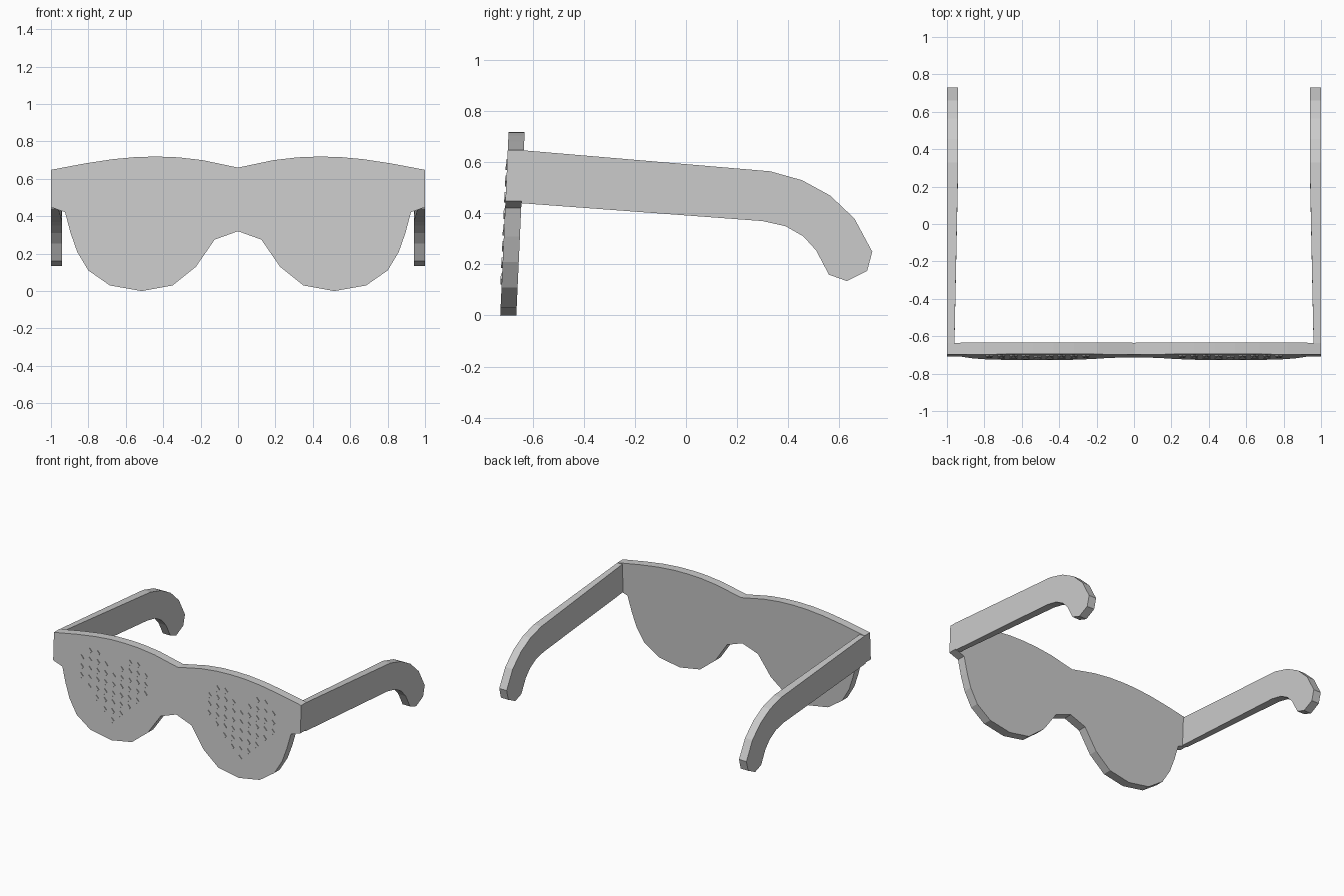
import bpy, bmesh

if "Cube" in bpy.data.objects:
    bpy.data.objects.remove(bpy.data.objects["Cube"])


def front_y(z):
    # the front plate leans back slightly with height
    return -0.728 + 0.0455 * z


THICK = 0.063


def loft(bm, ring_a, ring_b):
    # closed solid between two matching outlines
    a = [bm.verts.new(p) for p in ring_a]
    b = [bm.verts.new(p) for p in ring_b]
    bm.faces.new(a)
    bm.faces.new(b[::-1])
    n = len(a)
    for i in range(n):
        j = (i + 1) % n
        bm.faces.new((a[j], a[i], b[i], b[j]))


def finish(name, bm):
    bmesh.ops.recalc_face_normals(bm, faces=bm.faces)
    mesh = bpy.data.meshes.new(name)
    bm.to_mesh(mesh)
    bm.free()
    obj = bpy.data.objects.new(name, mesh)
    bpy.context.collection.objects.link(obj)
    return obj


# Front plate: right half outline from top centre to bridge, then mirrored
half = [(0, 0.66), (0.19, 0.70), (0.32, 0.715), (0.43, 0.719), (0.54, 0.717),
        (0.67, 0.705), (0.82, 0.682), (1.0, 0.648), (1.0, 0.448),
        (0.925, 0.422), (0.895, 0.31), (0.86, 0.21), (0.80, 0.11),
        (0.685, 0.03), (0.515, 0.0), (0.35, 0.03), (0.225, 0.13),
        (0.125, 0.275), (0, 0.32)]
outline = half + [(-x, z) for x, z in half[-2:0:-1]]
bm = bmesh.new()
loft(bm, [(x, front_y(z), z) for x, z in outline],
     [(x, front_y(z) + THICK, z) for x, z in outline])
finish("front_plate", bm)

# Temple arms: side profile (y, z) with hooked ear end, slimmer at the hinge
top = 0.647
low = 0.44
arm = [(front_y(top) + THICK, top), (0.33, 0.565), (0.455, 0.53),
       (0.565, 0.47), (0.66, 0.38), (0.73, 0.25), (0.71, 0.175),
       (0.63, 0.135), (0.56, 0.16), (0.51, 0.255), (0.46, 0.31),
       (0.39, 0.35), (0.30, 0.37), (front_y(low) + THICK, low)]
for side, name in ((-1, "left_arm"), (1, "right_arm")):
    bm = bmesh.new()
    inner = [(side * (0.96 if y < -0.5 else 0.94), y, z) for y, z in arm]
    loft(bm, [(side, y, z) for y, z in arm], inner)
    finish(name, bm)

# Diamond studs laid out as a heart on each lens
STEP_X, STEP_Z, R = 0.0645, 0.064, 0.021
rows = [(-3, -2, 2, 1 + 2), (-4, -3, -2, -1, 1, 2, 3, 4), range(-4, 5),
        range(-4, 5), range(-3, 4), range(-2, 3), range(-1, 2), (0,)]
for side, name in ((-1, "left_heart_studs"), (1, "right_heart_studs")):
    bm = bmesh.new()
    for r, cols in enumerate(rows):
        cz = 0.591 - r * STEP_Z
        for c in cols:
            cx = side * 0.516 + c * STEP_X
            pts = [(cx + R, cz), (cx, cz + R), (cx - R, cz), (cx, cz - R)]
            loft(bm, [(x, front_y(z) - 0.005, z) for x, z in pts],
                 [(x, front_y(z) + 0.005, z) for x, z in pts])
    finish(name, bm)
